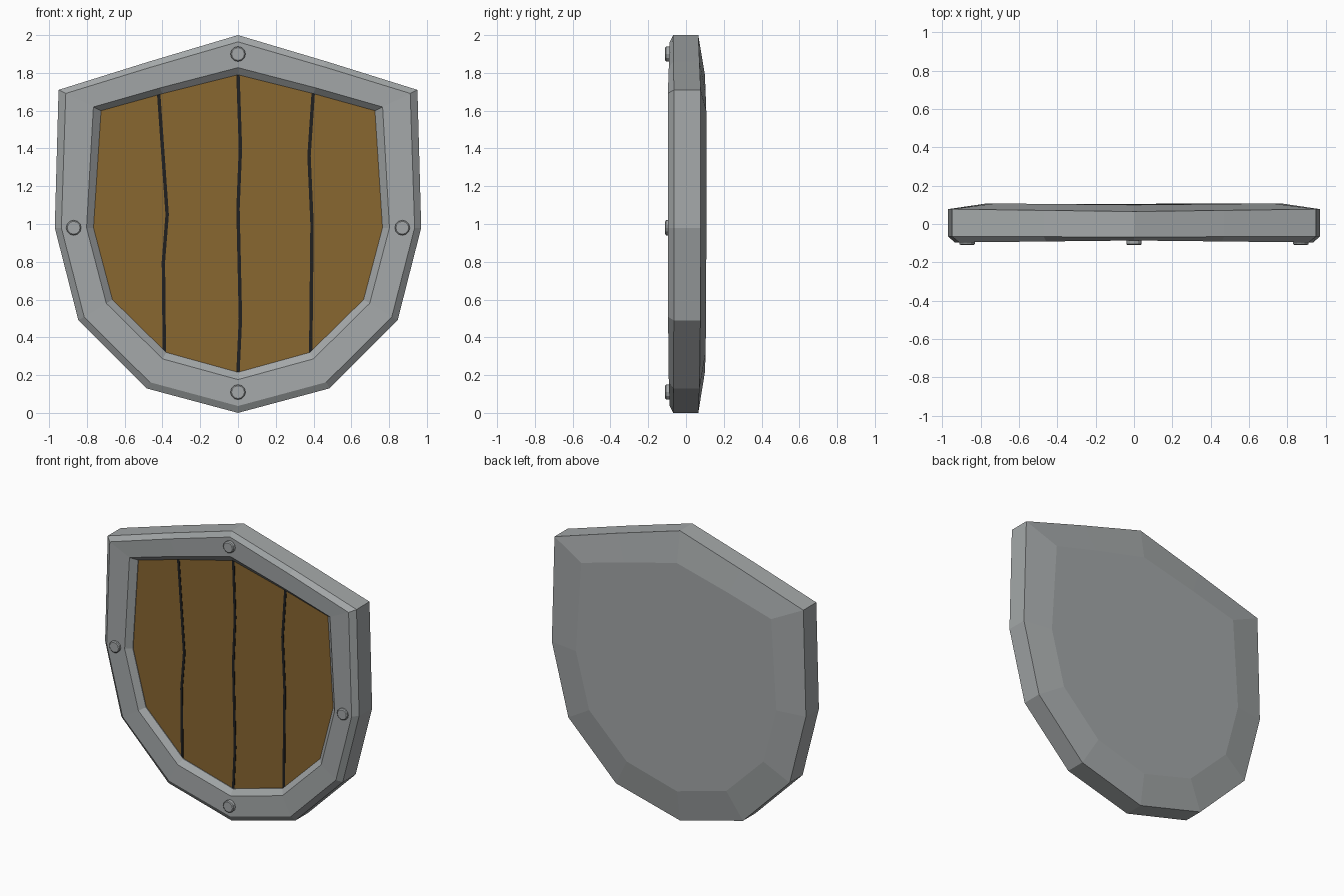
import bpy, bmesh, math
from mathutils import Matrix

if "Cube" in bpy.data.objects:
    bpy.data.objects.remove(bpy.data.objects["Cube"])


def material(name, color):
    m = bpy.data.materials.new(name)
    m.diffuse_color = (*color, 1)
    m.use_nodes = True
    m.node_tree.nodes["Principled BSDF"].inputs["Base Color"].default_value = m.diffuse_color
    return m


steel = material("steel_grey", (0.37, 0.39, 0.395))
wood = material("brown_wood", (0.25, 0.135, 0.03))
dark = material("dark_gap", (0.014, 0.014, 0.014))


def finish(name, bm, mat):
    bmesh.ops.recalc_face_normals(bm, faces=bm.faces)
    me = bpy.data.meshes.new(name)
    bm.to_mesh(me)
    bm.free()
    me.materials.append(mat)
    ob = bpy.data.objects.new(name, me)
    bpy.context.collection.objects.link(ob)
    return ob


def mirrored(half):
    return half + [(-x, z) for x, z in half[-2:0:-1]]


# Right halves of the outer and inner outlines, from top to bottom
outer = mirrored([(0, 2), (0.47, 1.86), (0.95, 1.71), (0.97, 0.98),
                  (0.845, 0.49), (0.485, 0.13), (0, 0)])
inner = mirrored([(0, 1.79), (0.4, 1.69), (0.725, 1.6), (0.765, 0.98),
                  (0.665, 0.6), (0.38, 0.32), (0, 0.215)])


def loft(name, rings, mat):
    """Rings are (blend outer->inner, y, extra y per |x|), capped at both ends."""
    bm = bmesh.new()
    loops = []
    for t, y, k in rings:
        loop = []
        for (ox, oz), (ix, iz) in zip(outer, inner):
            x, z = ox + (ix - ox) * t, oz + (iz - oz) * t
            loop.append(bm.verts.new((x, y + k * abs(x), z)))
        loops.append(loop)
    n = len(outer)
    for a, b in zip(loops, loops[1:]):
        for i in range(n):
            j = (i + 1) % n
            bm.faces.new((a[i], a[j], b[j], b[i]))
    bm.faces.new(loops[0])
    bm.faces.new(loops[-1])
    return finish(name, bm, mat)


# Metal body: back plate, sloped back, side wall, bevelled front rim, recess
loft("metal_body", [(1, 0.1, 0.01), (0, 0.065, 0.013), (0, -0.068, 0.004),
                    (0.17, -0.086, -0.011), (0.82, -0.082, -0.011),
                    (1, -0.055, 0), (1, -0.03, 0)], steel)

# Wooden panel filling the recess
loft("wood_panel", [(1, -0.05, 0), (1, -0.02, 0)], wood)

# Wavy dark gaps between the planks
gaps = [
    [(-0.42, 1.69), (-0.375, 1.05), (-0.395, 0.8), (-0.39, 0.325)],
    [(0, 1.79), (0.013, 1.4), (0, 1.08), (0.013, 0.5), (0, 0.215)],
    [(0.398, 1.69), (0.376, 1.36), (0.392, 1.0), (0.385, 0.32)],
]
for n, path in enumerate(gaps):
    bm = bmesh.new()
    rows = [[bm.verts.new((x + dx, y, z)) for dx, y in
             ((-0.009, -0.053), (0.009, -0.053), (0.009, -0.047), (-0.009, -0.047))]
            for x, z in path]
    for a, b in zip(rows, rows[1:]):
        for i in range(4):
            j = (i + 1) % 4
            bm.faces.new((a[i], a[j], b[j], b[i]))
    bm.faces.new(rows[0])
    bm.faces.new(rows[-1])
    finish(f"plank_gap_{n + 1}", bm, dark)

# Rivets on the rim
for n, (x, z) in enumerate([(0, 1.9), (0.87, 0.98), (0, 0.11), (-0.87, 0.98)]):
    bm = bmesh.new()
    for r1, r2, y, d in ((0.04, 0.04, -0.09, 0.03), (0.04, 0.034, -0.1075, 0.005)):
        bmesh.ops.create_cone(bm, cap_ends=True, segments=12, radius1=r1, radius2=r2,
                              depth=d, matrix=Matrix.Translation((x, y, z))
                              @ Matrix.Rotation(math.pi / 2, 4, 'X'))
    finish(f"rivet_{n + 1}", bm, steel)
